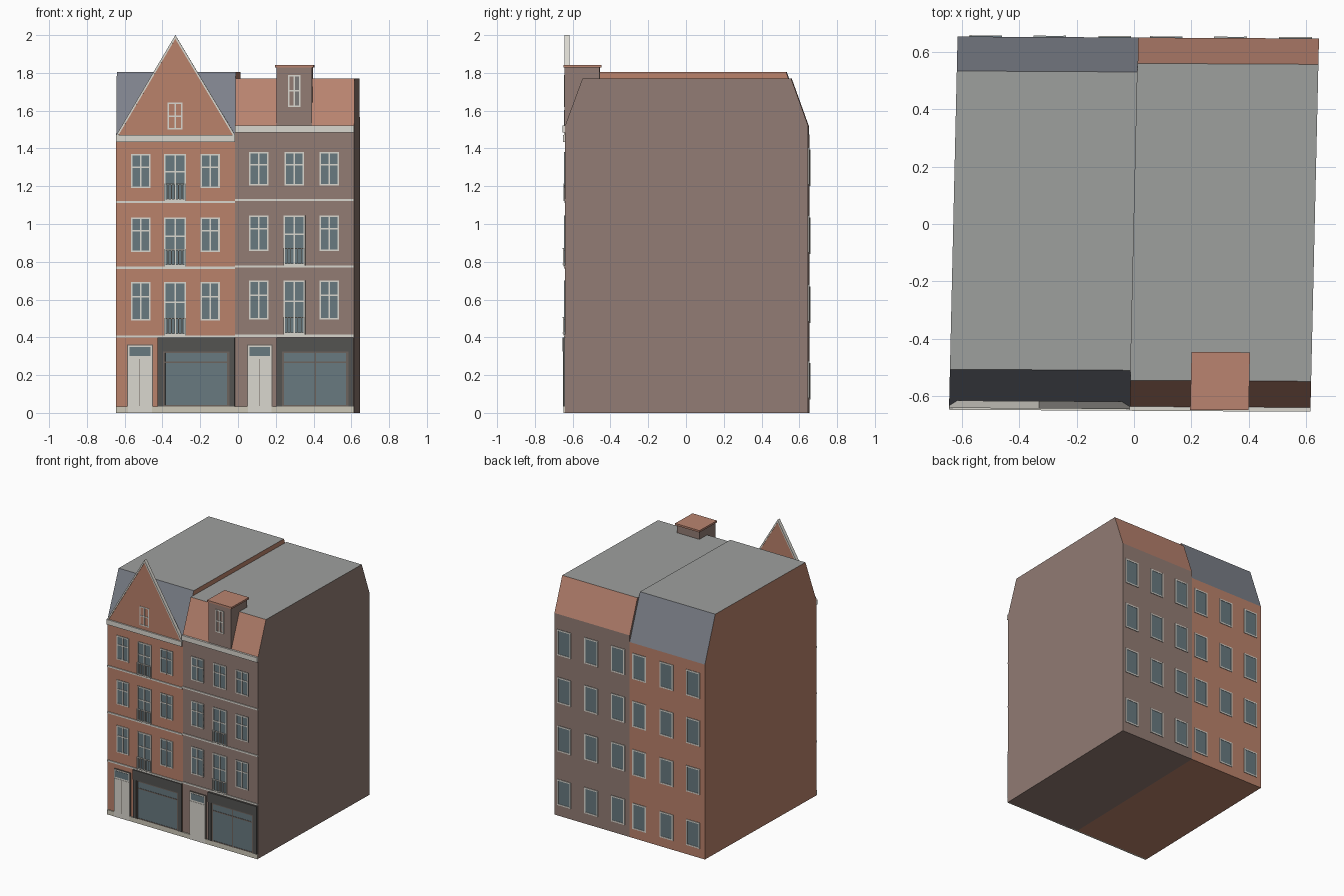
import bpy, bmesh

if "Cube" in bpy.data.objects:
    bpy.data.objects.remove(bpy.data.objects["Cube"])

D = 0.0147          # front readings -> unsheared plan
YF, YB = -0.637, 0.65
parts = {}


def material(name, rgb):
    m = bpy.data.materials.new(name)
    lin = [(c / 255 / 12.92 if c < 11 else ((c / 255 + 0.055) / 1.055) ** 2.4) for c in rgb]
    m.diffuse_color = (*lin, 1)
    m.use_nodes = True
    m.node_tree.nodes["Principled BSDF"].inputs["Base Color"].default_value = m.diffuse_color
    return m


ORANGE = material("orange_brick", (186, 130, 107))
BROWN = material("brown_brick", (146, 124, 116))
SLATE = material("slate", (126, 130, 140))
TILE = material("clay_tile", (186, 132, 112))
FELT = material("roof_felt", (158, 160, 158))
TRIM = material("pale_trim", (218, 215, 207))
GLASS = material("glass", (104, 121, 128))
DARK = material("shop_grey", (84, 83, 81))
WOOD = material("shop_frame", (108, 99, 93))
STONE = material("plinth_stone", (205, 200, 184))


def shear(x, y, z):
    # the plot is a slight parallelogram
    return (x + 0.023 * y, y - 0.0055 * x, z)


def prism(name, mat, ring_a, ring_b):
    """Closed solid between two matching rings of 3D points."""
    bm = parts.setdefault(name, (bmesh.new(), mat))[0]
    a = [bm.verts.new(shear(*p)) for p in ring_a]
    b = [bm.verts.new(shear(*p)) for p in ring_b]
    fs = [bm.faces.new(a), bm.faces.new(b[::-1])]
    n = len(a)
    for i in range(n):
        fs.append(bm.faces.new((a[i], b[i], b[(i + 1) % n], a[(i + 1) % n])))
    bmesh.ops.recalc_face_normals(bm, faces=fs)


def plate(name, mat, pts, y0, y1):
    prism(name, mat, [(x, y0, z) for x, z in pts], [(x, y1, z) for x, z in pts])


def box(name, mat, x0, x1, z0, z1, y0, y1):
    plate(name, mat, [(x0, z0), (x1, z0), (x1, z1), (x0, z1)], y0, y1)


def front(name, mat, x0, x1, z0, z1, out, back=0.004):
    box(name, mat, x0 + D, x1 + D, z0, z1, YF - out, YF + back)


def window(side, cx, w, z0, z1, transom=0.62, t=0.008):
    """Glazed casement with frame, central mullion and a transom."""
    x0, x1 = cx - w / 2, cx + w / 2
    f = side + "_window_frames"
    front(side + "_window_glass", GLASS, x0, x1, z0, z1, 0.003)
    for a, b in ((x0, x0 + t), (x1 - t, x1), (cx - t / 2, cx + t / 2)):
        front(f, TRIM, a, b, z0, z1, 0.007)
    zt = z0 + (z1 - z0) * transom
    for a, b in ((z0, z0 + t), (z1 - t, z1), (zt - t / 2, zt + t / 2)):
        front(f, TRIM, x0, x1, a, b, 0.0065)


def railing(side, cx, w, z0, h=0.09):
    n = side + "_balcony_railings"
    for z in (z0 + 0.008, z0 + h):
        front(n, TRIM, cx - w / 2, cx + w / 2, z - 0.003, z + 0.003, 0.014, -0.008)
    for i in range(7):
        x = cx - w / 2 + 0.002 + i * (w - 0.004) / 6
        front(n, TRIM, x - 0.002, x + 0.002, z0, z0 + h, 0.013, -0.009)


def finish(name, bm, mats):
    me = bpy.data.meshes.new(name)
    bm.to_mesh(me)
    bm.free()
    for m in mats:
        me.materials.append(m)
    ob = bpy.data.objects.new(name, me)
    bpy.context.collection.objects.link(ob)


def house(name, x0, x1, eave, top, yf, yb, wall, slope):
    """Body with flat-topped mansard roof."""
    prof = [(YF, 0), (YB, 0), (YB, eave), (yb, top), (yf, top), (YF, eave)]
    prism(name, wall, [(x0, y, z) for y, z in prof], [(x1, y, z) for y, z in prof])
    bm = parts.pop(name)[0]
    for f in bm.faces:
        nz = f.normal.z
        f.material_index = 2 if nz > 0.95 else 1 if nz > 0.1 else 0
    finish(name, bm, [wall, slope, FELT])


house("left_house_body", -0.63, 0, 1.47, 1.805, -0.51, 0.53, ORANGE, SLATE)
house("right_house_body", 0, 0.63, 1.52, 1.77, -0.545, 0.56, BROWN, TILE)

# Left gable with pale coping
xl, xr, xm = -0.63, 0, -0.317
plate("front_gable", ORANGE, [(xl, 1.47), (xr, 1.47), (xm, 1.99)], YF - 0.004, YF + 0.016)
for xe in (xl, xr):
    s = 0.012 if xe < xm else -0.012
    plate("gable_coping", TRIM, [(xe, 1.47), (xm, 2.0), (xm, 1.98), (xe + s, 1.47)],
          YF - 0.008, YF + 0.018)
window("left", -0.333, 0.08, 1.5, 1.643, 0.5)

# Right dormer
box("dormer_body", BROWN, 0.204 + D, 0.392 + D, 1.52, 1.83, YF - 0.003, -0.455)
box("dormer_roof", TILE, 0.196 + D, 0.4 + D, 1.828, 1.842, YF - 0.01, -0.445)
window("right", 0.298, 0.066, 1.62, 1.79, 0.5)

# Cornices, string courses and plinths
for side, a, b, corn, bands in (("left", -0.645, -0.015, 1.435, (1.117, 0.768, 0.404)),
                                ("right", -0.015, 0.615, 1.485, (1.127, 0.775, 0.409))):
    front(side + "_cornice", TRIM, a, b, corn, corn + 0.037, 0.014)
    for z in bands:
        front(side + "_string_courses", TRIM, a, b, z - 0.006, z + 0.006, 0.006)
    front(side + "_plinth", STONE, a, b, 0, 0.035, 0.008)

# Upper storey windows: (sill, head, tall window sill or None)
for side, cols, rows in (
        ("left", (-0.515, -0.333, -0.148), ((1.19, 1.37, 1.122), (0.852, 1.035, 0.774), (0.49, 0.692, 0.41))),
        ("right", (0.11, 0.298, 0.484), ((1.203, 1.38, None), (0.858, 1.046, 0.781), (0.495, 0.7, 0.415)))):
    for z0, z1, tall in rows:
        window(side, cols[0], 0.103, z0, z1)
        window(side, cols[2], 0.103, z0, z1)
        if tall is None:
            window(side, cols[1], 0.105, z0, z1)
        else:
            window(side, cols[1], 0.116, tall, z1)
            railing(side, cols[1], 0.116, tall)

# Doors with fanlights
for side, a, b in (("left", -0.583, -0.455), ("right", 0.052, 0.178)):
    front(side + "_door_frame", WOOD, a - 0.005, b + 0.005, 0.0, 0.362, 0.005)
    front(side + "_door_leaf", TRIM, a, b, 0, 0.29, 0.009)
    front(side + "_fanlight_surround", TRIM, a, b, 0.29, 0.357, 0.007)
    front(side + "_fanlight", GLASS, a + 0.008, b - 0.008, 0.302, 0.349, 0.009)
    m = (a + b) / 2
    front(side + "_door_joint", WOOD, m - 0.0015, m + 0.0015, 0.036, 0.285, 0.0095)

# Shopfronts
for side, a, b in (("left", -0.425, -0.017), ("right", 0.204, 0.612)):
    front(side + "_shop_fascia", DARK, a, b, 0.325, 0.398, 0.014)
    front(side + "_shop_surround", DARK, a, b, 0.035, 0.325, 0.005)
    for p, q in ((a, a + 0.028), (b - 0.028, b)):
        front(side + "_shop_pilasters", DARK, p, q, 0.035, 0.325, 0.012)
    front(side + "_shop_glass", GLASS, a + 0.036, b - 0.036, 0.043, 0.318, 0.007)
    for p, q in ((a + 0.028, a + 0.04), (b - 0.04, b - 0.028)):
        front(side + "_shop_frame", WOOD, p, q, 0.035, 0.325, 0.01)
    for z in (0.039, 0.267, 0.32):
        front(side + "_shop_frame", WOOD, a + 0.03, b - 0.03, z - 0.004, z + 0.004, 0.009)
m = 0.408
front("right_shop_frame", WOOD, m - 0.004, m + 0.004, 0.035, 0.32, 0.01)

# Rear windows
for side, x1, dz in (("left", 0, -0.01), ("right", 0.63, 0)):
    for z in (0.08, 0.485, 0.85, 1.21):
        for f in (0.13, 0.49, 0.845):
            cx, z0, z1 = x1 - f * 0.63, z + dz, z + dz + 0.195
            box(side + "_rear_glass", GLASS, cx - 0.055, cx + 0.055, z0, z1, YB - 0.004, YB + 0.002)
            for s in (-1, 1):
                xs = cx + s * 0.052
                box(side + "_rear_frames", TRIM, xs - 0.005, xs + 0.005, z0, z1, YB - 0.004, YB + 0.005)
            for zz in (z0 + 0.005, z1 - 0.005):
                box(side + "_rear_frames", TRIM, cx - 0.057, cx + 0.057, zz - 0.005, zz + 0.005,
                    YB - 0.004, YB + 0.0045)

for name, (bm, mat) in parts.items():
    finish(name, bm, [mat])
